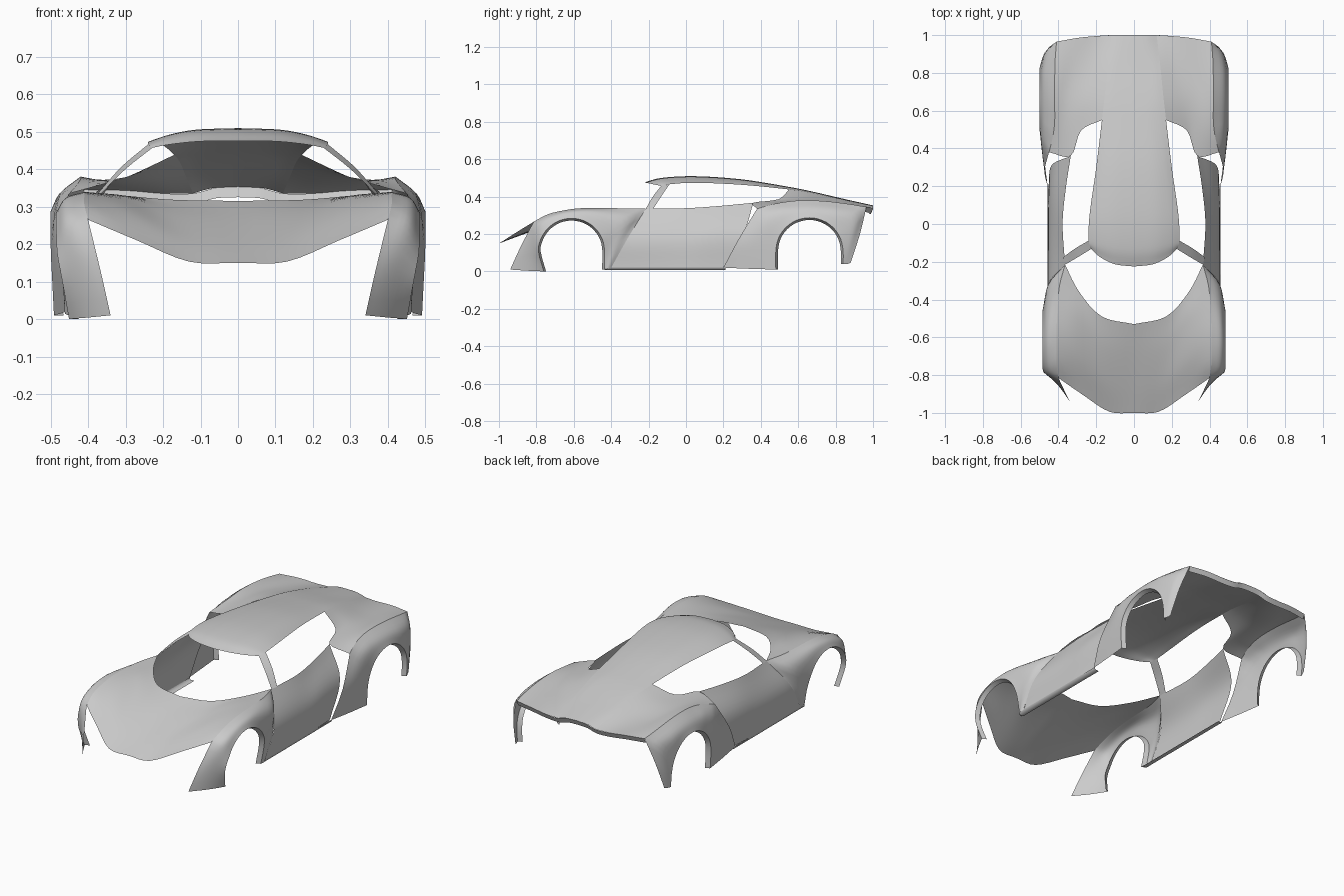
import bpy, bmesh, math
from mathutils import Vector

default_cube = bpy.data.objects.get("Cube")
if default_cube:
    bpy.data.objects.remove(default_cube, do_unlink=True)

# One bare grey body colour
GREY = (0.6, 0.6, 0.6, 1.0)
body_grey = bpy.data.materials.new("body_grey")
body_grey.use_nodes = True
body_grey.diffuse_color = GREY
body_grey.node_tree.nodes["Principled BSDF"].inputs["Base Color"].default_value = GREY

COARSE, FINE = 6, 3   # samples per segment on long and short spans


def curve(points, steps):
    """Smooth curve through the points, sampled evenly on every segment."""
    pts = [Vector(p) for p in points]
    pts = [2 * pts[0] - pts[1]] + pts + [2 * pts[-1] - pts[-2]]
    result = [pts[1]]
    for before, start, end, after in zip(pts, pts[1:], pts[2:], pts[3:]):
        leave, arrive = (end - before) / 2, (after - start) / 2
        for step in range(1, steps + 1):
            t = step / steps
            rest = 1 - t
            result.append(start * rest * rest * (1 + 2 * t)
                          + end * t * t * (1 + 2 * rest)
                          + leave * t * rest * rest
                          - arrive * t * t * rest)
    return result


def chain(*curves):
    """Join curves end to end, keeping a sharp corner at each joint."""
    joined = list(curves[0])
    for following in curves[1:]:
        joined += following[1:]
    return joined


def shifted(line, x, y, z):
    return [p + Vector((x, y, z)) for p in line]


def panel(name, lines, steps=4):
    """Skin a smooth panel across equally sampled lines and mirror it."""
    bm = bmesh.new()
    grid = [[bm.verts.new(p) for p in curve(across, steps)] for across in zip(*lines)]
    for row, next_row in zip(grid, grid[1:]):
        for i in range(len(row) - 1):
            face = bm.faces.new((row[i], row[i + 1], next_row[i + 1], next_row[i]))
            face.smooth = True
    # Turn the panel so that it faces away from the car's middle axis
    bm.normal_update()
    outward = 0
    for face in bm.faces:
        centre = face.calc_center_median()
        outward += face.calc_area() * face.normal.dot(Vector((centre.x, 0, centre.z)))
    if outward < 0:
        bmesh.ops.reverse_faces(bm, faces=bm.faces[:])
    mesh = bpy.data.meshes.new(name)
    bm.to_mesh(mesh)
    bm.free()
    mesh.materials.append(body_grey)
    part = bpy.data.objects.new(name, mesh)
    bpy.context.scene.collection.objects.link(part)
    mirror = part.modifiers.new("mirror", 'MIRROR')
    mirror.use_clip = True
    mirror.merge_threshold = 0.0005


def wheel_arch(middle, radius, front_foot, rear_foot, width, taper, inset=0.0):
    """Opening edge: two feet joined by a half circle, leaning in at the bottom."""
    height = 0.107
    outline = [(front_foot[0] + inset, front_foot[1])]
    for i in range(9):
        angle = math.pi * (1 - i / 8)
        reach = radius - inset
        outline.append((middle + reach * math.cos(angle), height + reach * math.sin(angle)))
    outline.append((rear_foot[0] - inset, rear_foot[1]))
    return curve([(width - taper * max(0, 0.19 - z), y, z) for y, z in outline], FINE)


# Shared seams: front fender crease, door shut line, rear fender crease
front_crease = curve([(.40, -.815, .265), (.41, -.74, .305), (.41, -.65, .327),
                      (.41, -.56, .338), (.405, -.45, .339), (.395, -.33, .337),
                      (.365, -.215, .335)], FINE)
door_front = [(.365, -.215, .335), (.45, -.31, .18), (.455, -.4, .02)]
rear_crease = curve([(.45, .38, .335), (.43, .46, .358), (.42, .54, .373),
                     (.42, .63, .38), (.42, .74, .376), (.418, .86, .362),
                     (.41, .965, .345)], FINE)

# Hood, ending at the curved windscreen opening
panel("hood", [
    curve([(0, -1, .15), (0, -.85, .205), (0, -.68, .265), (0, -.53, .315)], COARSE),
    curve([(.13, -.994, .153), (.15, -.83, .22), (.17, -.65, .28), (.17, -.49, .318)], COARSE),
    curve([(.27, -.905, .21), (.3, -.7, .292), (.3, -.5, .325), (.29, -.36, .328)], COARSE),
    front_crease])

# Front fender around its wheel opening
front_edge = curve([(.34, -.94, .01), (.367, -.885, .13), (.40, -.815, .265)], FINE)
front_bulge = curve([(.40, -.85, .004), (.425, -.83, .14), (.45, -.8, .235),
                     (.46, -.755, .277), (.46, -.67, .31), (.46, -.59, .322),
                     (.46, -.51, .32), (.46, -.42, .3), (.453, -.32, .265),
                     (.468, -.37, .15), (.462, -.42, .015)], FINE)
front_opening = (-.612, .177, (-.76, 0), (-.437, .01), .485, .18)
front_arch = wheel_arch(*front_opening)
panel("front_fender", [chain(front_edge, front_crease, curve(door_front, FINE)),
                       front_bulge, front_arch])
panel("front_arch_lip",
      [front_arch, shifted(wheel_arch(*front_opening, inset=.012), -.025, 0, 0)], 1)

# Door with a rounded shoulder below the window
panel("door", [curve(line, COARSE) for line in (
    door_front,
    [(.378, 0, .338), (.447, -.05, .18), (.455, -.12, .02)],
    [(.362, .18, .35), (.445, .13, .2), (.455, .05, .02)],
    [(.335, .36, .367), (.437, .31, .21), (.45, .2, .022)])], COARSE)

# Rocker strip folded in under the door
rocker = curve([(.457, -.435, .022), (.457, -.1, .022), (.457, .21, .022)], COARSE)
panel("rocker", [rocker, shifted(rocker, -.005, 0, -.014),
                 shifted(rocker, -.03, 0, -.014)], 1)

# Roof flowing back into the middle of the rear deck
roof_edge = curve([(.228, -.13, .457), (.24, -.085, .466), (.235, .05, .474),
                   (.2, .3, .463), (.17, .55, .438), (.155, .68, .418),
                   (.14, .83, .383), (.12, 1, .335)], COARSE)
panel("roof", [
    curve([(0, -.225, .475), (0, -.13, .5), (0, .05, .509), (0, .3, .492),
           (0, .55, .452), (0, .68, .426), (0, .83, .391), (0, 1, .353)], COARSE),
    curve([(.1, -.213, .474), (.11, -.12, .497), (.11, .05, .505), (.1, .3, .488),
           (.08, .55, .45), (.075, .68, .425), (.07, .83, .389), (.06, 1, .35)], COARSE),
    curve([(.18, -.175, .466), (.19, -.1, .483), (.18, .05, .492), (.16, .3, .477),
           (.13, .55, .445), (.12, .68, .423), (.11, .83, .387), (.09, 1, .344)], COARSE),
    roof_edge])

# Windscreen pillar between roof corner and door corner
panel("windscreen_pillar", [
    curve([(.228, -.133, .457), (.3, -.177, .4), (.365, -.215, .335)], COARSE),
    curve([(.24, -.088, .466), (.312, -.13, .405), (.374, -.175, .335)], COARSE)], 2)

# Rear deck side, from behind the side window to the tail
deck_inner = curve([(.28, .495, .386), (.26, .65, .385), (.23, .82, .362),
                    (.2, .995, .335)], COARSE)
deck_outer = curve([(.335, .36, .367), (.34, .6, .372), (.33, .8, .358),
                    (.3, .985, .343)], COARSE)
panel("rear_deck", [roof_edge[4 * COARSE:], deck_inner, deck_outer, rear_crease])

# Rear fender, standing proud of the door to leave an air gap
rear_front_edge = curve([(.457, .2, .02), (.474, .28, .17), (.45, .38, .335)], FINE)
rear_back_edge = curve([(.41, .965, .345), (.455, .93, .2), (.477, .88, .045)], FINE)
rear_bulge = curve([(.475, .34, .014), (.487, .38, .16), (.487, .43, .27),
                    (.48, .5, .315), (.475, .56, .33), (.475, .65, .336),
                    (.478, .74, .33), (.48, .82, .313), (.47, .905, .28),
                    (.482, .885, .16), (.484, .86, .04)], FINE)
rear_opening = (.66, .18, (.48, .01), (.84, .04), .5, .05)
rear_arch = wheel_arch(*rear_opening)
panel("rear_fender", [chain(rear_front_edge, rear_crease, rear_back_edge),
                      rear_bulge, rear_arch])
panel("rear_arch_lip",
      [rear_arch, shifted(wheel_arch(*rear_opening, inset=.012), -.025, 0, 0)], 1)

# Lip folded down along the tail edge
tail = curve([(0, 1, .353), (.06, 1, .35), roof_edge[-1], deck_inner[-1],
              deck_outer[-1], rear_crease[-1]], 4)
panel("tail_lip", [tail, shifted(tail, 0, -.012, -.028)], 1)
